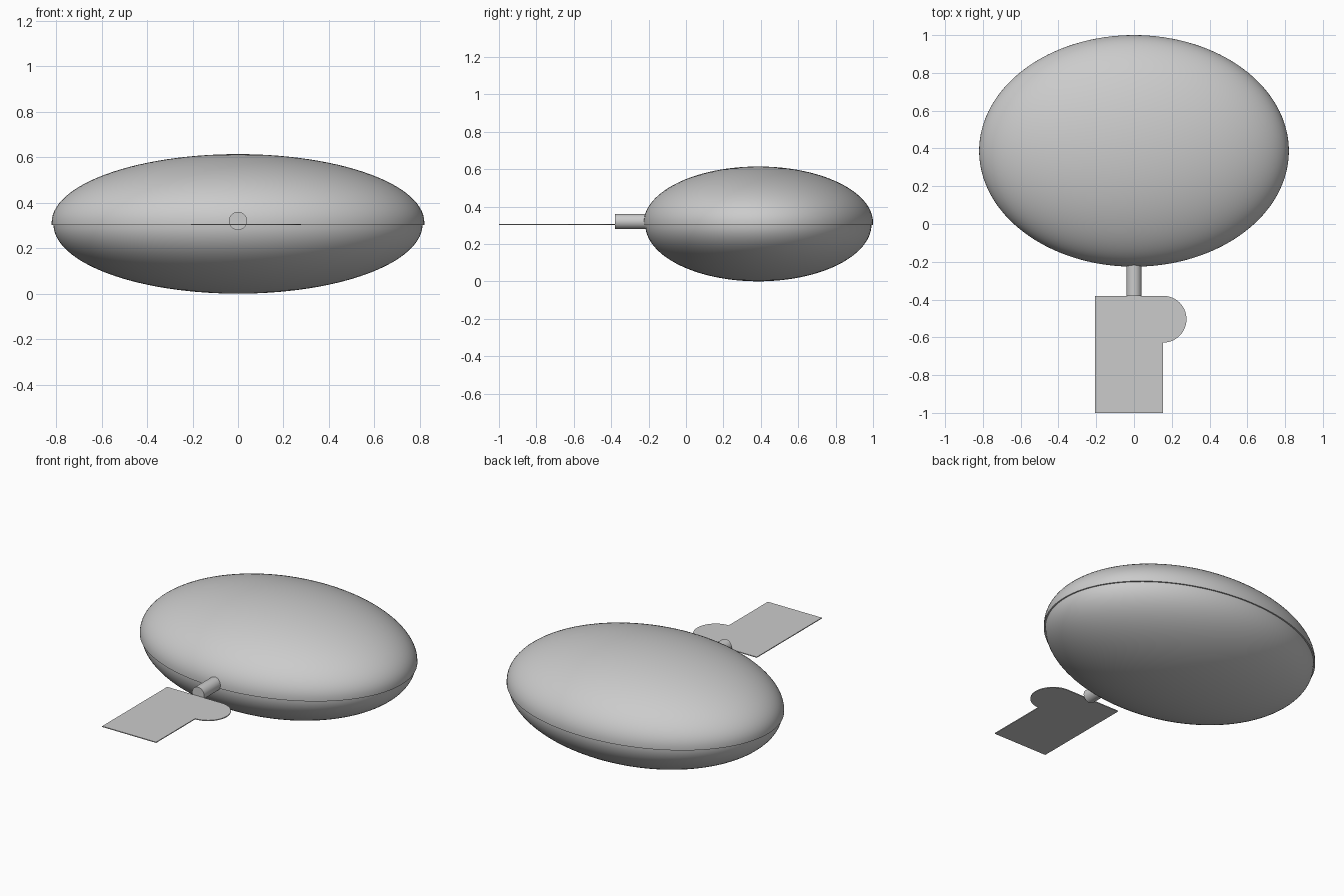
import bpy, bmesh
from math import sin, cos, pi, radians

if "Cube" in bpy.data.objects:
    bpy.data.objects.remove(bpy.data.objects["Cube"])

CY = 0.387          # body centre along y
SX, SY = 0.82, 0.613
SEAM = 0.305


def finish(name, bm, angle=35):
    bmesh.ops.recalc_face_normals(bm, faces=bm.faces[:])
    me = bpy.data.meshes.new(name)
    bm.to_mesh(me)
    bm.free()
    ob = bpy.data.objects.new(name, me)
    bpy.context.collection.objects.link(ob)
    bpy.ops.object.select_all(action='DESELECT')
    ob.select_set(True)
    bpy.context.view_layer.objects.active = ob
    bpy.ops.object.shade_smooth_by_angle(angle=radians(angle))
    return ob


def oval_lathe(name, profile, sx, sy, steps=128):
    """Spin an (r, z) profile about z and stretch it into an oval."""
    bm = bmesh.new()
    vs = [bm.verts.new((r, 0, z)) for r, z in profile]
    es = [bm.edges.new(p) for p in zip(vs, vs[1:])]
    bmesh.ops.spin(bm, geom=vs + es, axis=(0, 0, 1), cent=(0, 0, 0),
                   angle=2 * pi, steps=steps, use_duplicate=False)
    bmesh.ops.remove_doubles(bm, verts=bm.verts[:], dist=1e-5)
    for v in bm.verts:
        v.co.x *= sx
        v.co.y = v.co.y * sy + CY
    return finish(name, bm)


N = 28
arc = [i * pi / 2 / N for i in range(N + 1)]

# Upper shell: half ellipsoid with a short overhanging rim
upper = [(0.98, SEAM - 0.003), (1.0, SEAM - 0.003)]
upper += [(cos(a) if a < pi / 2 - 1e-6 else 0, 0.313 + 0.301 * sin(a)) for a in arc]
oval_lathe("upper_shell", upper, SX, SY)

# Lower shell: slightly smaller half ellipsoid tucked under the rim
lower = [(cos(a) if a < pi / 2 - 1e-6 else 0, SEAM - SEAM * sin(a)) for a in arc]
oval_lathe("lower_shell", lower, SX - 0.008, SY - 0.008)

# Neck tube joining body and tag
bm = bmesh.new()
bmesh.ops.create_cone(bm, cap_ends=True, segments=48, radius1=0.04, radius2=0.04, depth=0.20)
for v in bm.verts:
    x, y, z = v.co
    v.co = (x, z - 0.28, y + 0.32)
finish("neck_tube", bm)

# Thin flat tag with a rounded ear on one side
cx, cy, r = 0.154, -0.504, 0.124
outline = [(-0.206, -0.38), (-0.206, -1.0), (cx, -1.0)]
outline += [(cx + r * cos(a), cy + r * sin(a))
            for a in [-pi / 2 + pi * i / 32 for i in range(33)]]
bm = bmesh.new()
face = bm.faces.new([bm.verts.new((x, y, 0.302)) for x, y in outline])
ext = bmesh.ops.extrude_face_region(bm, geom=[face])
for g in ext["geom"]:
    if isinstance(g, bmesh.types.BMVert):
        g.co.z += 0.005
finish("tag_plate", bm)
